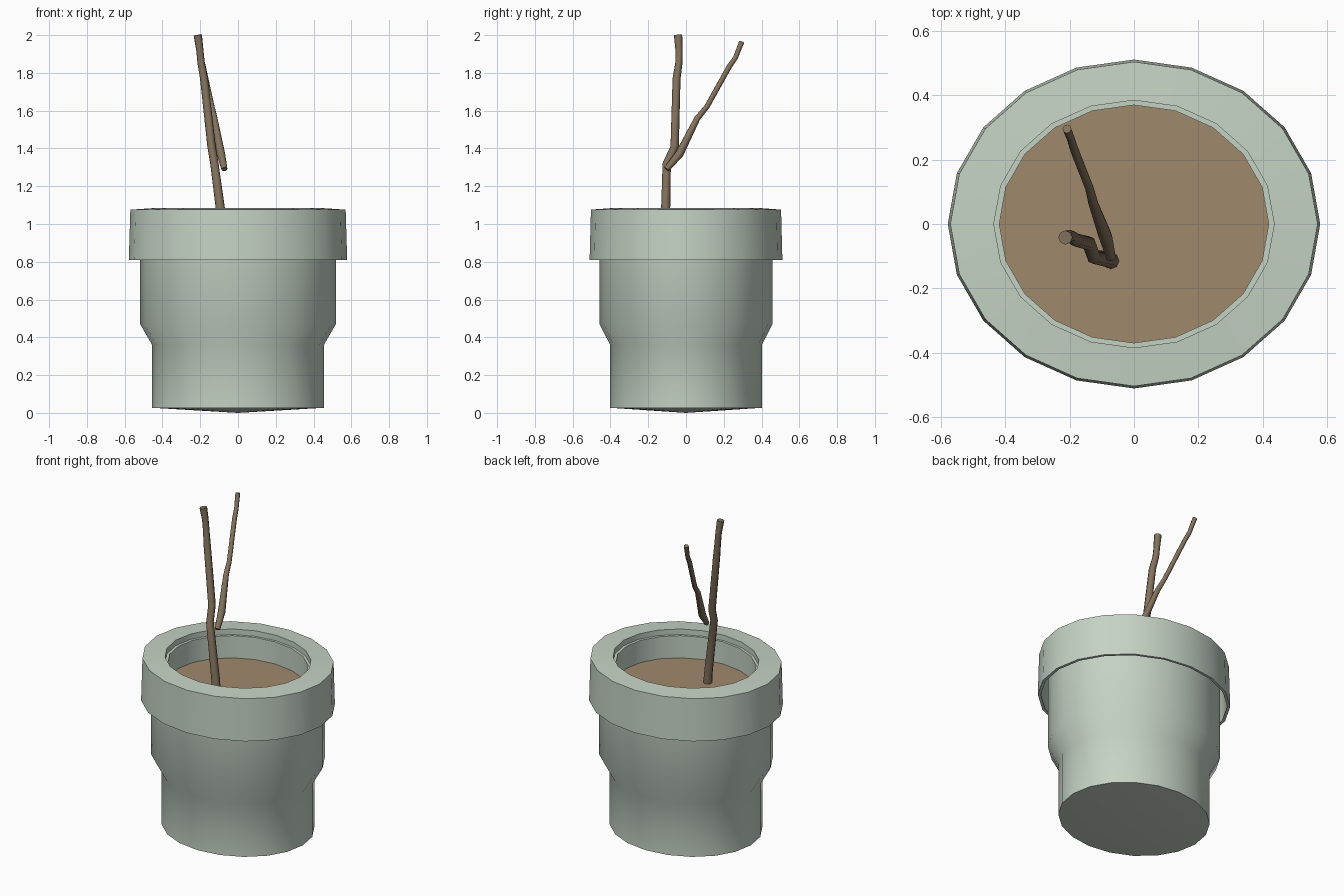
import bpy, bmesh, math
from mathutils import Vector

if "Cube" in bpy.data.objects:
    bpy.data.objects.remove(bpy.data.objects["Cube"])

SIDES = 20
SQUASH = 0.883  # pot is oval: y radius / x radius


def material(name, rgb):
    m = bpy.data.materials.new(name)
    m.diffuse_color = (*rgb, 1)
    m.use_nodes = True
    m.node_tree.nodes["Principled BSDF"].inputs["Base Color"].default_value = m.diffuse_color
    return m


def finish(name, bm, mat, angle):
    bmesh.ops.recalc_face_normals(bm, faces=bm.faces)
    me = bpy.data.meshes.new(name)
    bm.to_mesh(me)
    bm.free()
    me.materials.append(mat)
    ob = bpy.data.objects.new(name, me)
    bpy.context.collection.objects.link(ob)
    bpy.ops.object.select_all(action='DESELECT')
    ob.select_set(True)
    bpy.context.view_layer.objects.active = ob
    bpy.ops.object.shade_smooth_by_angle(angle=math.radians(angle))
    return ob


def skin(bm, rings):
    for a, b in zip(rings, rings[1:]):
        n = max(len(a), len(b))
        for i in range(n):
            j = (i + 1) % n
            if len(a) == 1:
                bm.faces.new((a[0], b[j], b[i]))
            elif len(b) == 1:
                bm.faces.new((a[i], a[j], b[0]))
            else:
                bm.faces.new((a[i], a[j], b[j], b[i]))


def oval_lathe(name, profile, mat):
    bm = bmesh.new()
    rings = []
    for r, z in profile:
        angles = [math.tau * i / SIDES for i in range(SIDES if r else 1)]
        rings.append([bm.verts.new((r * math.cos(t), r * SQUASH * math.sin(t), z)) for t in angles])
    skin(bm, rings)
    return finish(name, bm, mat, 35)


def branch(name, path, mat, sides=8):
    bm = bmesh.new()
    pts = [Vector(p[:3]) for p in path]
    rings = []
    for k, p in enumerate(pts):
        d = (pts[min(k + 1, len(pts) - 1)] - pts[max(k - 1, 0)]).normalized()
        u = Vector((0, 1, 0)).cross(d).normalized()
        v = d.cross(u)
        r = path[k][3]
        rings.append([bm.verts.new(p + r * (math.cos(math.tau * i / sides) * u
                                            + math.sin(math.tau * i / sides) * v))
                      for i in range(sides)])
    skin(bm, rings)
    bm.faces.new(rings[0])
    bm.faces.new(rings[-1])
    return finish(name, bm, mat, 50)


glaze = material("green_glaze", (0.56, 0.65, 0.56))
earth = material("earth", (0.35, 0.25, 0.15))
bark = material("bark", (0.23, 0.17, 0.11))

# Pot body, overhanging rim with a hollow underside, stepped inner wall
oval_lathe("pot", [
    (0, 0), (0.455, 0.027), (0.455, 0.36), (0.518, 0.47), (0.518, 1.05),
    (0.555, 1.05), (0.56, 0.81), (0.578, 0.81), (0.57, 1.076), (0.435, 1.085),
    (0.435, 1.05), (0.418, 1.05), (0.418, 0.90)], glaze)

# Soil surface
oval_lathe("soil", [(0.418, 0.91), (0, 0.91)], earth)

# Bare twigs: x, y, z, radius
branch("main_stem", [
    (-0.07, -0.115, 0.89, 0.026), (-0.08, -0.11, 0.98, 0.025),
    (-0.125, -0.102, 1.32, 0.022), (-0.14, -0.06, 1.41, 0.022),
    (-0.18, -0.05, 1.77, 0.021), (-0.195, -0.038, 1.85, 0.019),
    (-0.202, -0.037, 1.92, 0.019), (-0.213, -0.042, 2.0, 0.022)], bark)
branch("side_twig", [
    (-0.072, -0.103, 1.29, 0.016), (-0.09, -0.035, 1.37, 0.022),
    (-0.125, 0.06, 1.56, 0.016), (-0.138, 0.11, 1.62, 0.014),
    (-0.185, 0.23, 1.835, 0.014), (-0.195, 0.262, 1.88, 0.013),
    (-0.208, 0.295, 1.965, 0.014)], bark)
